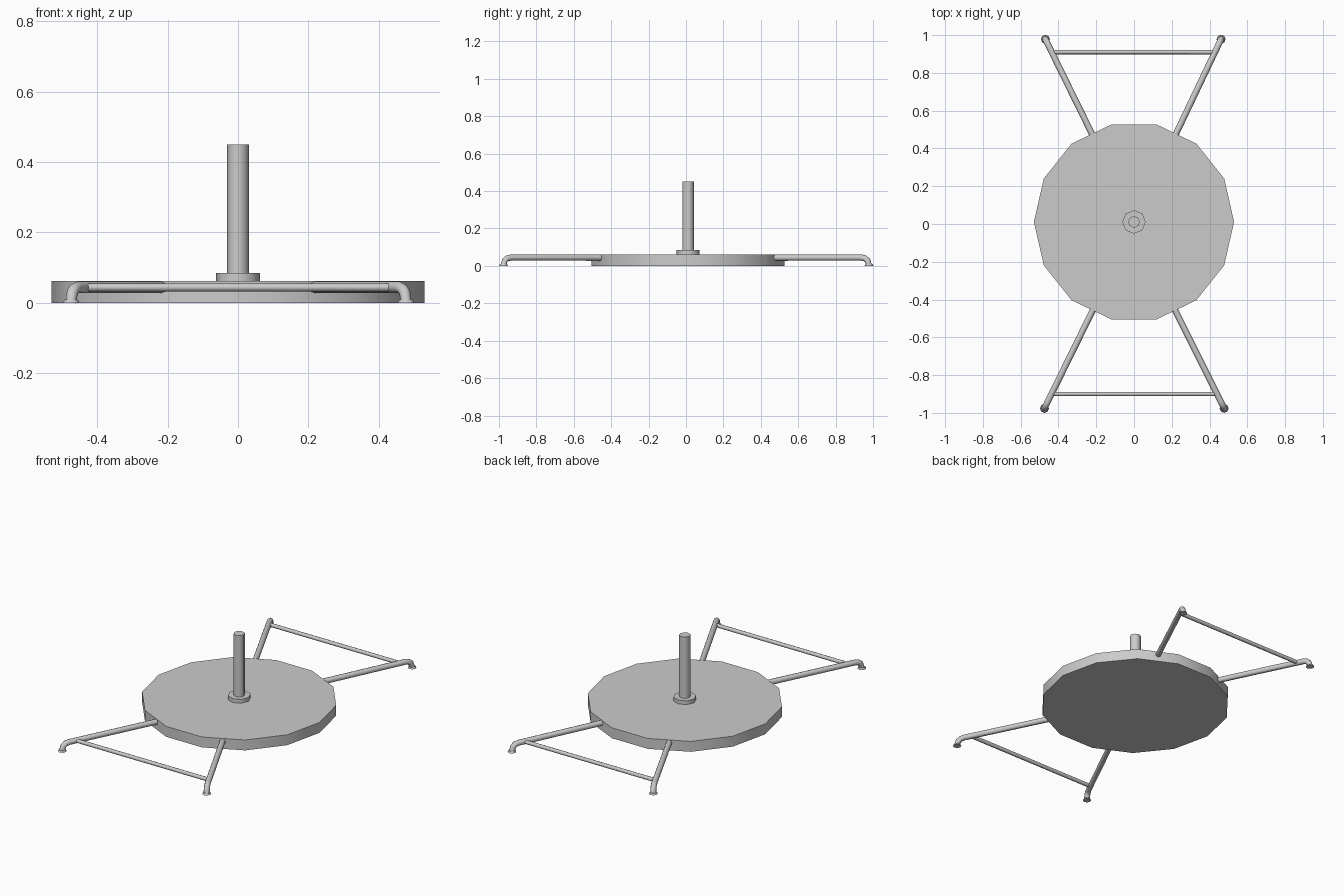
import bpy
from math import radians
from mathutils import Vector

if "Cube" in bpy.data.objects:
    bpy.data.objects.remove(bpy.data.objects["Cube"])

CY = 0.011    # centre of plate and pole along y
ROD_Z = 0.044  # height of the leg tubes


def smooth_sides(name):
    # round sides smooth, caps kept crisp
    bpy.ops.object.shade_smooth_by_angle(angle=radians(60))
    bpy.context.object.name = name


def cylinder(name, r1, r2, z0, z1, sides, x=0.0, y=0.0, turn=0.0):
    bpy.ops.mesh.primitive_cone_add(vertices=sides, radius1=r1, radius2=r2, depth=z1 - z0,
                                    location=(x, y, (z0 + z1) / 2), rotation=(0, 0, turn))
    smooth_sides(name)


def tube(name, points, radius):
    cu = bpy.data.curves.new(name, 'CURVE')
    cu.dimensions = '3D'
    cu.bevel_depth = radius
    cu.bevel_resolution = 2
    cu.use_fill_caps = True
    sp = cu.splines.new('POLY')
    sp.points.add(len(points) - 1)
    for p, co in zip(sp.points, points):
        p.co = (*co, 1)
    ob = bpy.data.objects.new(name, cu)
    bpy.context.collection.objects.link(ob)
    bpy.ops.object.select_all(action='DESELECT')
    ob.select_set(True)
    bpy.context.view_layer.objects.active = ob
    bpy.ops.object.convert(target='MESH')
    smooth_sides(name)


# weighted plate, a 14-sided disc (vertex on the x axis)
cylinder("base_plate", 0.53, 0.53, 0.0, 0.062, 14, y=CY, turn=radians(90))

# pole and its collar
cylinder("pole_collar", 0.062, 0.062, 0.06, 0.085, 8, y=CY)
cylinder("pole", 0.031, 0.031, 0.06, 0.45, 8, y=CY)

# four splayed legs, each bending down into a small foot
for end, sy, foot_y, bar_y, foot_xs in (("front", -1, 0.976, 0.9, (-0.474, 0.477)),
                                        ("back", 1, 0.978, 0.91, (-0.469, 0.461))):
    for side, sx, foot_x in (("left", -1, foot_xs[0]), ("right", 1, foot_xs[1])):
        foot = Vector((foot_x, sy * foot_y, 0))
        start = Vector((sx * 0.212, sy * 0.45 + CY * 0.5, 0))
        d = (foot - start).normalized()
        path = [start + Vector((0, 0, ROD_Z))]
        for back, z in ((0.042, ROD_Z), (0.022, 0.04), (0.008, 0.029), (0.0, 0.004)):
            path.append(foot - d * back + Vector((0, 0, z)))
        tube(f"{end}_{side}_leg", path, 0.0165)
        cylinder(f"{end}_{side}_foot", 0.024, 0.019, 0.0, 0.009, 8, foot.x, foot.y)
    # crossbar joining the pair of legs
    tube(f"{end}_crossbar", [(-0.435, sy * bar_y, ROD_Z), (0.435, sy * bar_y, ROD_Z)], 0.0115)
